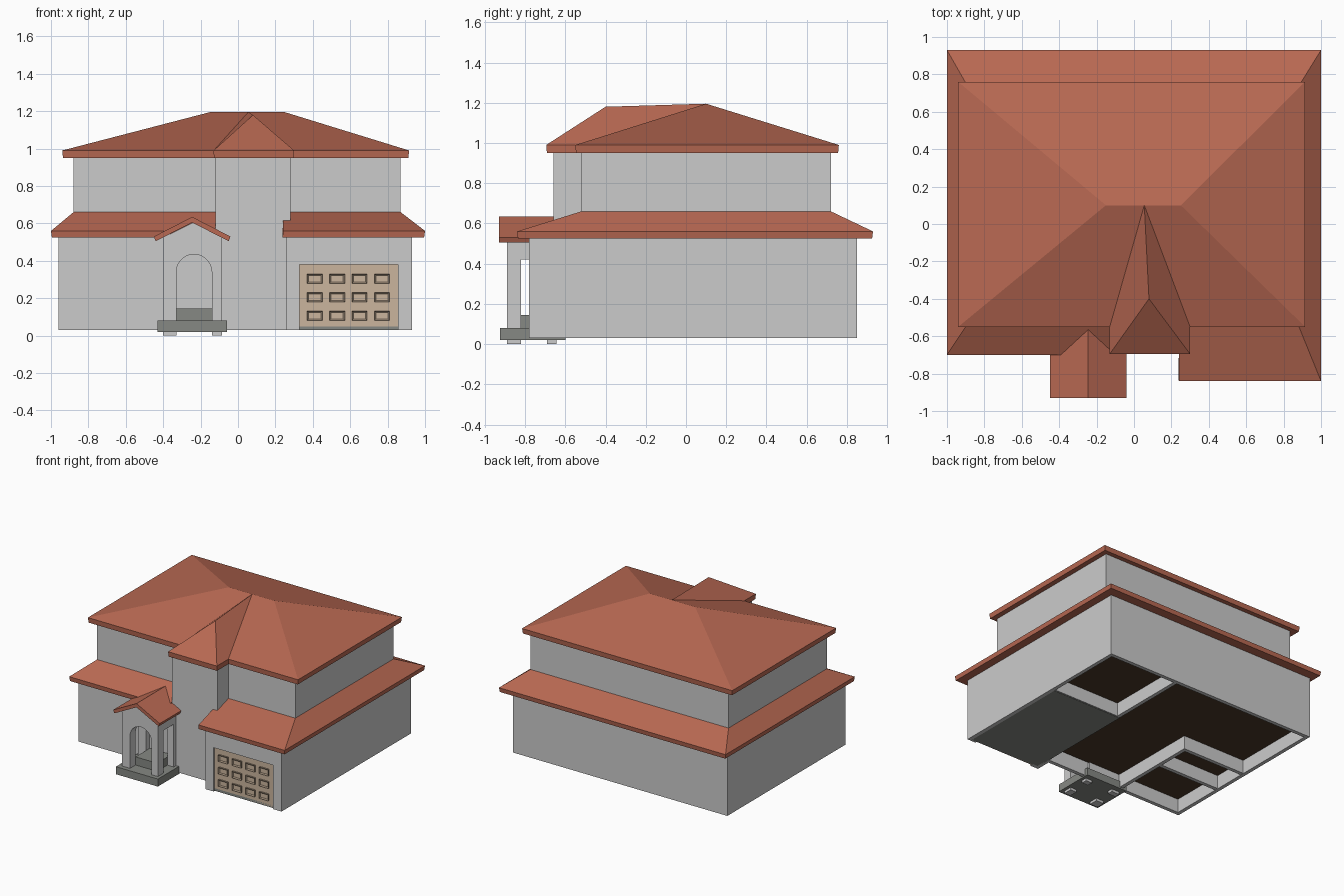
import bpy, bmesh, math

if "Cube" in bpy.data.objects:
    bpy.data.objects.remove(bpy.data.objects["Cube"])


def material(name, rgb):
    m = bpy.data.materials.new(name)
    m.diffuse_color = (*rgb, 1)
    m.use_nodes = True
    m.node_tree.nodes["Principled BSDF"].inputs["Base Color"].default_value = m.diffuse_color
    return m


ROOF = material("terracotta", (0.48, 0.14, 0.085))
TAN = material("door_tan", (0.60, 0.46, 0.34))
TRIM = material("door_trim", (0.38, 0.29, 0.21))
BROWN = material("floor_brown", (0.07, 0.04, 0.022))
STONE = material("stone", (0.24, 0.25, 0.23))


def mesh_object(name, verts, faces, mat=None, fix_normals=True):
    me = bpy.data.meshes.new(name)
    me.from_pydata(verts, [], faces)
    if fix_normals:
        bm = bmesh.new()
        bm.from_mesh(me)
        bmesh.ops.recalc_face_normals(bm, faces=bm.faces)
        bm.to_mesh(me)
        bm.free()
    ob = bpy.data.objects.new(name, me)
    bpy.context.collection.objects.link(ob)
    if mat:
        me.materials.append(mat)
    return ob


def side_faces(n):
    return [(i, (i + 1) % n, n + (i + 1) % n, n + i) for i in range(n)]


def profile_y(name, pts, y0, y1, mat=None):
    """Extrude an xz profile along y."""
    n = len(pts)
    verts = [(x, y, z) for y in (y0, y1) for x, z in pts]
    caps = [tuple(range(n)), tuple(range(n, 2 * n))]
    return mesh_object(name, verts, side_faces(n) + caps, mat)


def box(name, x0, x1, y0, y1, z0, z1, mat=None):
    return profile_y(name, [(x0, z0), (x1, z0), (x1, z1), (x0, z1)], y0, y1, mat)


def walls(name, outline, z0, z1):
    """Hollow wall ring following a counter-clockwise outline."""
    verts = [(x, y, z) for z in (z0, z1) for x, y in outline]
    ob = mesh_object(name, verts, side_faces(len(outline)), fix_normals=False)
    sol = ob.modifiers.new("thickness", 'SOLIDIFY')
    sol.thickness = 0.03
    sol.offset = -1
    sol.use_even_offset = True
    return ob


# Storey walls
lower = walls("lower_walls", [(-.96, -.64), (-.12, -.64), (-.12, -.66), (.26, -.66),
              (.26, -.78), (.93, -.78), (.93, .85), (-.96, .85)], .03, .53)
walls("upper_walls", [(-.88, -.52), (-.12, -.52), (-.12, -.66), (.28, -.66),
      (.28, -.52), (.87, -.52), (.87, .72), (-.88, .72)], .53, .955)

# Garage doorway cut
cutter = box("doorway_cutter", .33, .855, -.9, -.7, .0, .38)
cutter.hide_render = True
cutter.display_type = 'WIRE'
cut = lower.modifiers.new("doorway", 'BOOLEAN')
cut.object = cutter
cut.operation = 'DIFFERENCE'

# Floors and the partitions seen from below
box("room_floor", -.94, .91, -.62, .83, .14, .15, BROWN)
box("garage_floor", .28, .915, -.765, .17, .03, .05, STONE)
for i, (x0, x1, y0, y1) in enumerate([(.28, .31, .15, .84), (.29, .92, .15, .18),
                                      (-.40, -.37, -.63, .13), (-.95, -.38, .10, .13),
                                      (-.95, -.38, -.19, -.16)]):
    box(f"partition_{i}", x0, x1, y0, y1, .032, .5)

# Lower skirt roof: inner and outer paths swept together
inner = [(-.12, -.52), (-.88, -.52), (-.88, .72), (.87, .72), (.87, -.52), (.24, -.52)]
outer = [(-.12, -.70), (-1, -.70), (-1, .93), (1, .93), (1, -.84), (.24, -.84)]
verts, faces = [], []
for (ix, iy), (ox, oy) in zip(inner, outer):
    verts += [(ix, iy, .66), (ox, oy, .56), (ox * .995, oy * .995, .525), (ix, iy, .525)]
for s in range(len(inner) - 1):
    a, b = 4 * s, 4 * s + 4
    faces += [(a + k, a + (k + 1) % 4, b + (k + 1) % 4, b + k) for k in range(4)]
faces += [(0, 1, 2, 3), tuple(range(len(verts) - 4, len(verts)))]
mesh_object("lower_roof", verts, faces, ROOF)

# Upper hip roof with the projecting bay hip
eave = [(-.94, -.55), (-.13, -.55), (-.13, -.695), (.30, -.695),
        (.30, -.55), (.915, -.55), (.915, .76), (-.94, .76)]
n = len(eave)
verts = [(x * .995, y * .995, .95) for x, y in eave] + [(x, y, .99) for x, y in eave]
verts += [(-.15, .10, 1.195), (.25, .10, 1.195), (.055, .10, 1.195), (.08, -.40, 1.18)]
L, R, M, P = range(2 * n, 2 * n + 4)
e = [n + i for i in range(n)]
faces = side_faces(n) + [tuple(range(n)),
         (e[0], e[1], L), (e[1], M, L), (e[1], e[2], P, M), (e[2], e[3], P),
         (e[3], e[4], M, P), (e[4], R, M), (e[4], e[5], R), (e[5], e[6], R),
         (e[6], e[7], L, M, R), (e[7], e[0], L)]
mesh_object("upper_roof", verts, faces, ROOF)

# Porch base and step
box("porch_base", -.43, -.06, -.925, -.60, .02, .08, STONE)
box("porch_step", -.33, -.14, -.82, -.62, .08, .145, STONE)

# Porch arches, front and back, standing on pillars
arc = [(-.235 + .095 * math.cos(t), .34 + .095 * math.sin(t))
       for t in (math.pi * k / 14 for k in range(15))]
arch = [(-.40, 0), (-.40, .525), (-.24, .605), (-.085, .525), (-.085, 0), (-.14, 0)]
arch += arc + [(-.33, 0)]
profile_y("porch_front_arch", arch, -.89, -.82)
profile_y("porch_back_arch", arch, -.69, -.645)
for side, x0 in (("left", -.40), ("right", -.14)):
    box(f"porch_{side}_beam", x0, x0 + (.07 if side == "left" else .055), -.83, -.68, .42, .525)

# Porch gable roof
profile_y("porch_roof", [(-.45, .53), (-.245, .635), (-.04, .53), (-.05, .505),
          (-.245, .605), (-.44, .505)], -.93, -.55, ROOF)

# Garage door with a grid of framed panels
box("garage_door", .33, .855, -.765, -.745, .03, .38, TAN)
for row in range(3):
    for col in range(4):
        x, z = .41 + .12 * col, .107 + .099 * row
        ob = box(f"door_panel_{row}_{col}", x - .041, x + .041, -.777, -.76, z - .026, z + .026, TRIM)
        ob.data.materials.append(TAN)
        bm = bmesh.new()
        bm.from_mesh(ob.data)
        front = min(bm.faces, key=lambda f: f.calc_center_median().y)
        bmesh.ops.inset_region(bm, faces=[front], thickness=.012, depth=-.008)
        front.material_index = 1
        bm.to_mesh(ob.data)
        bm.free()
